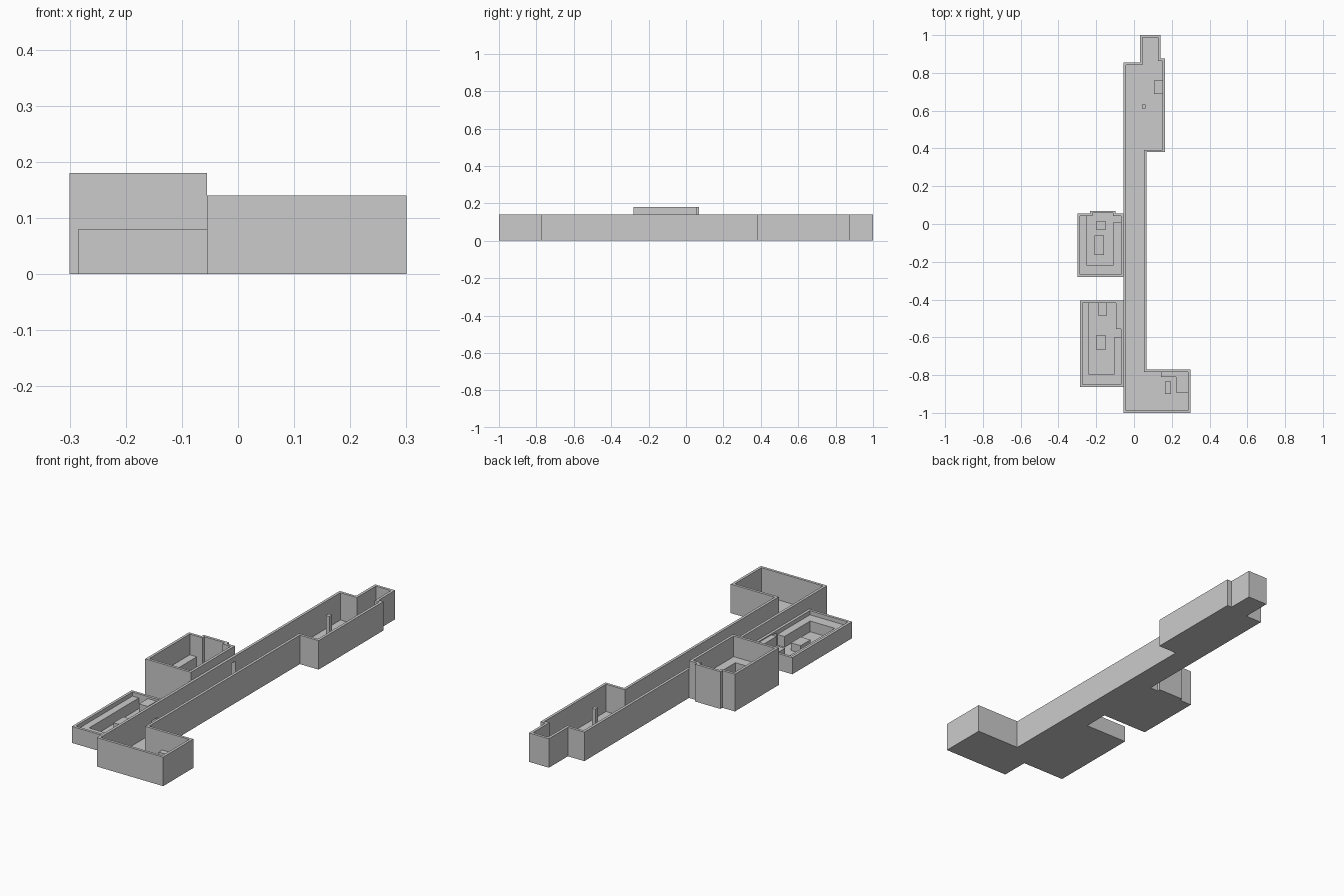
import bpy
import bmesh
from mathutils import Vector

if "Cube" in bpy.data.objects:
    bpy.data.objects.remove(bpy.data.objects["Cube"])

WALL = 0.013
FLOOR = 0.008


def finish(name, bm):
    bmesh.ops.recalc_face_normals(bm, faces=bm.faces)
    mesh = bpy.data.meshes.new(name)
    bm.to_mesh(mesh)
    bm.free()
    obj = bpy.data.objects.new(name, mesh)
    bpy.context.collection.objects.link(obj)
    return obj


def prism(name, outline, z0, z1):
    bm = bmesh.new()
    rings = [[bm.verts.new((x, y, z)) for x, y in outline] for z in (z0, z1)]
    n = len(outline)
    for i in range(n):
        j = (i + 1) % n
        bm.faces.new((rings[0][i], rings[0][j], rings[1][j], rings[1][i]))
    bm.faces.new(rings[0][::-1])
    bm.faces.new(rings[1])
    return finish(name, bm)


def box(name, x0, x1, y0, y1, z0, z1):
    return prism(name, [(x0, y0), (x1, y0), (x1, y1), (x0, y1)], z0, z1)


def room(name, outline, height):
    """Open-topped tray: counter-clockwise right-angled outline with thin walls."""
    pts = [Vector(p) for p in outline]
    n = len(pts)
    normals = []
    for i in range(n):
        d = (pts[(i + 1) % n] - pts[i]).normalized()
        normals.append(Vector((-d.y, d.x)))
    inner = [p + WALL * (normals[i - 1] + normals[i]) for i, p in enumerate(pts)]
    bm = bmesh.new()
    rings = [[bm.verts.new((p.x, p.y, z)) for p in ring]
             for ring, z in ((pts, 0), (pts, height), (inner, height), (inner, FLOOR))]
    for a, b in zip(rings, rings[1:]):
        for i in range(n):
            j = (i + 1) % n
            bm.faces.new((a[i], a[j], b[j], b[i]))
    bm.faces.new(rings[0][::-1])
    bm.faces.new(rings[-1])
    return finish(name, bm)


# Room shells
corridor = room("corridor_shell", [
    (-0.055, -1), (0.30, -1), (0.30, -0.77), (0.065, -0.77), (0.065, 0.38),
    (0.165, 0.38), (0.165, 0.875), (0.14, 0.875), (0.14, 1), (0.033, 1),
    (0.033, 0.855), (-0.055, 0.855)], 0.14)
tall_room = room("tall_room_shell", [
    (-0.30, -0.28), (-0.055, -0.28), (-0.055, 0.055), (-0.098, 0.055),
    (-0.098, 0.07), (-0.233, 0.07), (-0.233, 0.055), (-0.30, 0.055)], 0.18)
low_room = room("low_room_shell", [
    (-0.285, -0.862), (-0.055, -0.862), (-0.055, -0.405), (-0.285, -0.405)], 0.08)

# Doorways between the corridor and the side rooms
for name, side, y0, y1, top in (("tall_room", tall_room, 0.011, 0.041, 0.115),
                                ("low_room", low_room, -0.595, -0.555, 0.07)):
    cutter = box(name + "_door_cutter", -0.085, -0.03, y0, y1, FLOOR + 0.002, top)
    cutter.hide_render = True
    cutter.display_type = 'WIRE'
    for shell in (side, corridor):
        mod = shell.modifiers.new("door", 'BOOLEAN')
        mod.operation = 'DIFFERENCE'
        mod.solver = 'EXACT'
        mod.object = cutter

# Counters running along the walls
prism("tall_room_counter", [
    (-0.287, 0.042), (-0.287, -0.267), (-0.068, -0.267), (-0.068, 0.008),
    (-0.11, 0.008), (-0.11, -0.22), (-0.25, -0.22), (-0.25, 0.042)], FLOOR, 0.08)
prism("low_room_counter", [
    (-0.272, -0.418), (-0.272, -0.849), (-0.068, -0.849), (-0.068, -0.60),
    (-0.106, -0.60), (-0.106, -0.797), (-0.238, -0.797), (-0.238, -0.418)], FLOOR, 0.06)
prism("end_room_counter", [
    (0.143, -0.783), (0.143, -0.81), (0.223, -0.81), (0.223, -0.893),
    (0.287, -0.893), (0.287, -0.783)], FLOOR, 0.05)

# Loose furniture standing on the floors
for name, x0, x1, y0, y1, h in (
        ("tall_room_table", -0.21, -0.16, -0.165, -0.06, 0.07),
        ("tall_room_stand", -0.20, -0.148, -0.028, 0.013, 0.05),
        ("low_room_table", -0.20, -0.148, -0.665, -0.59, 0.045),
        ("low_room_cabinet", -0.19, -0.143, -0.485, -0.418, 0.07),
        ("low_room_locker", -0.095, -0.068, -0.555, -0.418, 0.075),
        ("end_room_table", 0.165, 0.197, -0.90, -0.833, 0.04),
        ("north_room_bench", 0.105, 0.152, 0.688, 0.76, 0.04),
        ("north_room_post", 0.042, 0.06, 0.612, 0.633, 0.14)):
    box(name, x0, x1, y0, y1, FLOOR, h)
